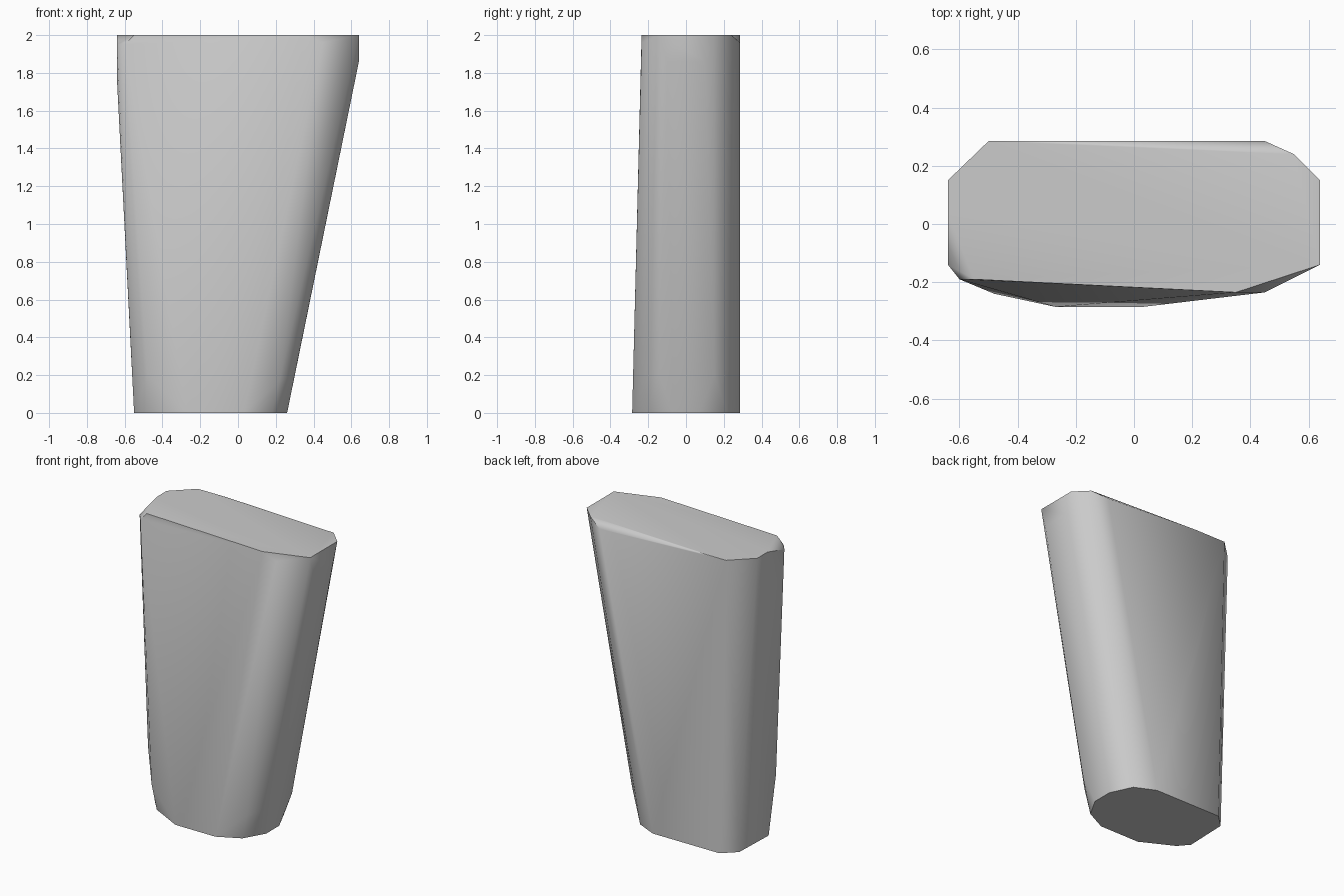
import bpy
import bmesh
import math

# Remove the default cube only
default_cube = bpy.data.objects.get("Cube")
if default_cube:
    bpy.data.objects.remove(default_cube, do_unlink=True)


def make_material(name, colour):
    material = bpy.data.materials.new(name)
    material.use_nodes = True
    material.diffuse_color = colour
    shader = next(n for n in material.node_tree.nodes if n.type == "BSDF_PRINCIPLED")
    shader.inputs["Base Color"].default_value = colour
    return material


def make_hull(name, corners, material):
    """Wrap a tight convex skin around the corner points."""
    bm = bmesh.new()
    for point in corners:
        bm.verts.new(point)
    bmesh.ops.convex_hull(bm, input=list(bm.verts), use_existing_faces=False)
    loose = [v for v in bm.verts if not v.link_faces]
    bmesh.ops.delete(bm, geom=loose, context="VERTS")
    # Merge the coplanar triangles on the caps and the flat sides
    bmesh.ops.dissolve_limit(bm, angle_limit=math.radians(1),
                             verts=list(bm.verts), edges=list(bm.edges))
    bmesh.ops.recalc_face_normals(bm, faces=list(bm.faces))
    mesh = bpy.data.meshes.new(name)
    bm.to_mesh(mesh)
    bm.free()
    mesh.materials.append(material)
    obj = bpy.data.objects.new(name, mesh)
    bpy.context.collection.objects.link(obj)
    return obj


HALF_DEPTH = 0.285   # back plane and front foot
HALF_WIDTH = 0.64    # widest at the crown
HEIGHT = 2.0

# Foot outline, counter-clockwise from the front
foot = [(x, y, 0) for x, y in (
    (-.27, -HALF_DEPTH), (.03, -HALF_DEPTH), (.18, -.21), (.26, -.07), (.26, .07),
    (.19, .22), (.05, HALF_DEPTH), (-.45, HALF_DEPTH), (-.54, .2),
    (-.55, -.1), (-.49, -.17))]

# Worn corners just above the foot
lower_corners = [
    (-.48, -.24, .2), (.22, -.22, .17), (.3, -.14, .2), (.3, .15, .2),
    (.12, HALF_DEPTH, .26), (-.57, -.15, .4)]

# Chipped corners just below the crown
upper_corners = [
    (-HALF_WIDTH, -.14, 1.95), (-.6, -.19, 1.95), (.45, -.235, 1.96),
    (.45, HALF_DEPTH, 1.96), (HALF_WIDTH, .1, 1.86), (HALF_WIDTH, -.1, 1.86),
    (-HALF_WIDTH, .14, 1.8), (-HALF_WIDTH, -.1, 1.75)]

# Crown outline
crown = [(x, y, HEIGHT) for x, y in (
    (-.55, -.19), (.35, -.235), (HALF_WIDTH, -.14), (HALF_WIDTH, .15), (.55, .24),
    (-.28, HALF_DEPTH), (-.5, HALF_DEPTH), (-HALF_WIDTH, .15), (-HALF_WIDTH, .04))]

grey = make_material("stone grey", (.6, .6, .6, 1))
block = make_hull("tapered_stone_block", foot + lower_corners + upper_corners + crown, grey)

# Soft sides with crisp crown and foot edges
bpy.ops.object.select_all(action="DESELECT")
block.select_set(True)
bpy.context.view_layer.objects.active = block
bpy.ops.object.shade_smooth_by_angle(angle=math.radians(50))
